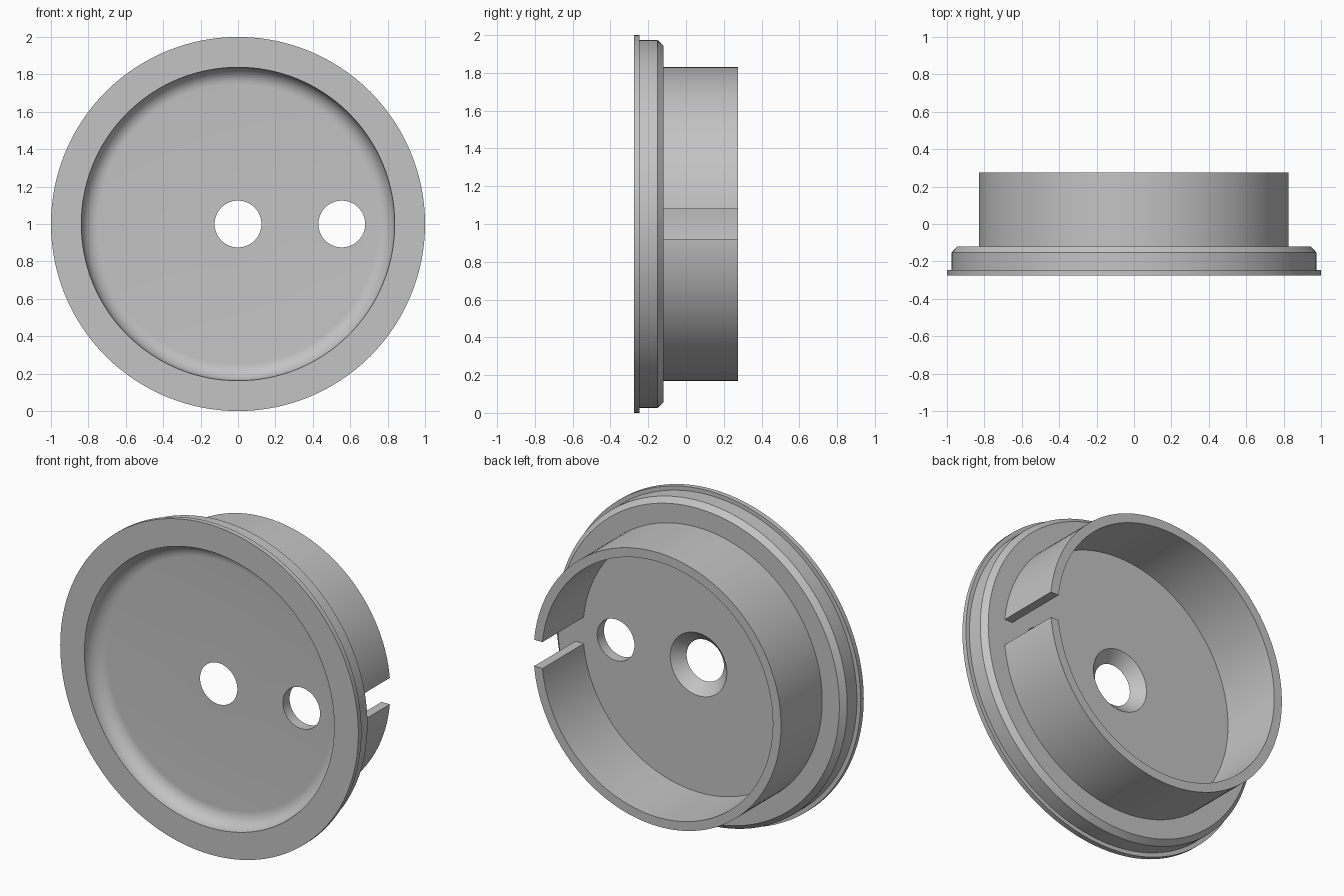
import bpy, bmesh
from math import cos, sin, pi, radians

if "Cube" in bpy.data.objects:
    bpy.data.objects.remove(bpy.data.objects["Cube"])

SEGMENTS = 128
CENTRE_Z = 1.0
FRONT, BACK = -0.275, 0.275     # overall depth
DISH, SHELF = -0.185, -0.12     # front and back faces of the web

grey = bpy.data.materials.new("plain grey")
grey.use_nodes = True
colour = (0.55, 0.55, 0.55, 1)
grey.diffuse_color = colour
grey.node_tree.nodes["Principled BSDF"].inputs["Base Color"].default_value = colour


def lathe(name, profile):
    """Revolve a closed (radius, y) profile around the front-to-back axis."""
    bm = bmesh.new()
    rings = []
    for i in range(SEGMENTS):
        a = 2 * pi * i / SEGMENTS
        rings.append([bm.verts.new((r * cos(a), y, CENTRE_Z + r * sin(a)))
                      for r, y in profile])
    n = len(profile)
    for i, ring in enumerate(rings):
        after = rings[(i + 1) % SEGMENTS]
        for j in range(n):
            k = (j + 1) % n
            bm.faces.new((ring[j], ring[k], after[k], after[j]))
    bmesh.ops.recalc_face_normals(bm, faces=bm.faces)
    mesh = bpy.data.meshes.new(name)
    bm.to_mesh(mesh)
    bm.free()
    mesh.materials.append(grey)
    obj = bpy.data.objects.new(name, mesh)
    bpy.context.collection.objects.link(obj)
    return obj


def cut(target, cutter):
    """Subtract a cutter from the target and discard it."""
    cutter.hide_render = True
    cutter.data.materials.append(grey)
    mod = target.modifiers.new("cut", "BOOLEAN")
    mod.operation = "DIFFERENCE"
    mod.solver = "EXACT"
    mod.object = cutter
    bpy.ops.object.select_all(action="DESELECT")
    bpy.context.view_layer.objects.active = target
    target.select_set(True)
    bpy.ops.object.modifier_apply(modifier=mod.name)
    bpy.data.objects.remove(cutter)


# Dished front with a rounded rim, stepped flange, collar and countersunk centre
rim, fillet = 0.838, DISH - FRONT
dish_curve = [(rim - fillet * (1 - cos(t)), FRONT + fillet * sin(t))
              for t in (radians(9 * i) for i in range(10, -1, -1))]
profile = [(0.125, DISH)] + dish_curve + [
    (1.0, FRONT), (1.0, -0.245), (0.975, -0.245),
    (0.975, -0.152), (0.945, SHELF),
    (0.83, SHELF), (0.83, BACK), (0.775, BACK), (0.775, SHELF),
    (0.19, SHELF)]
cover = lathe("flanged_cover", profile)

# Straight hole beside the centre
bpy.ops.mesh.primitive_cylinder_add(
    vertices=64, radius=0.125, depth=0.4,
    location=(0.555, -0.15, CENTRE_Z), rotation=(pi / 2, 0, 0))
cut(cover, bpy.context.object)

# Slot through the collar on the same side, down to the shelf
slot_back = 0.4
bpy.ops.mesh.primitive_cube_add(
    size=1, location=(0.8, (SHELF + slot_back) / 2, CENTRE_Z))
slot = bpy.context.object
slot.scale = (0.24, slot_back - SHELF, 0.16)
bpy.context.view_layer.update()
cut(cover, slot)

# Smooth round walls, crisp edges
cover.select_set(True)
bpy.context.view_layer.objects.active = cover
bpy.ops.object.shade_smooth_by_angle(angle=radians(25))
